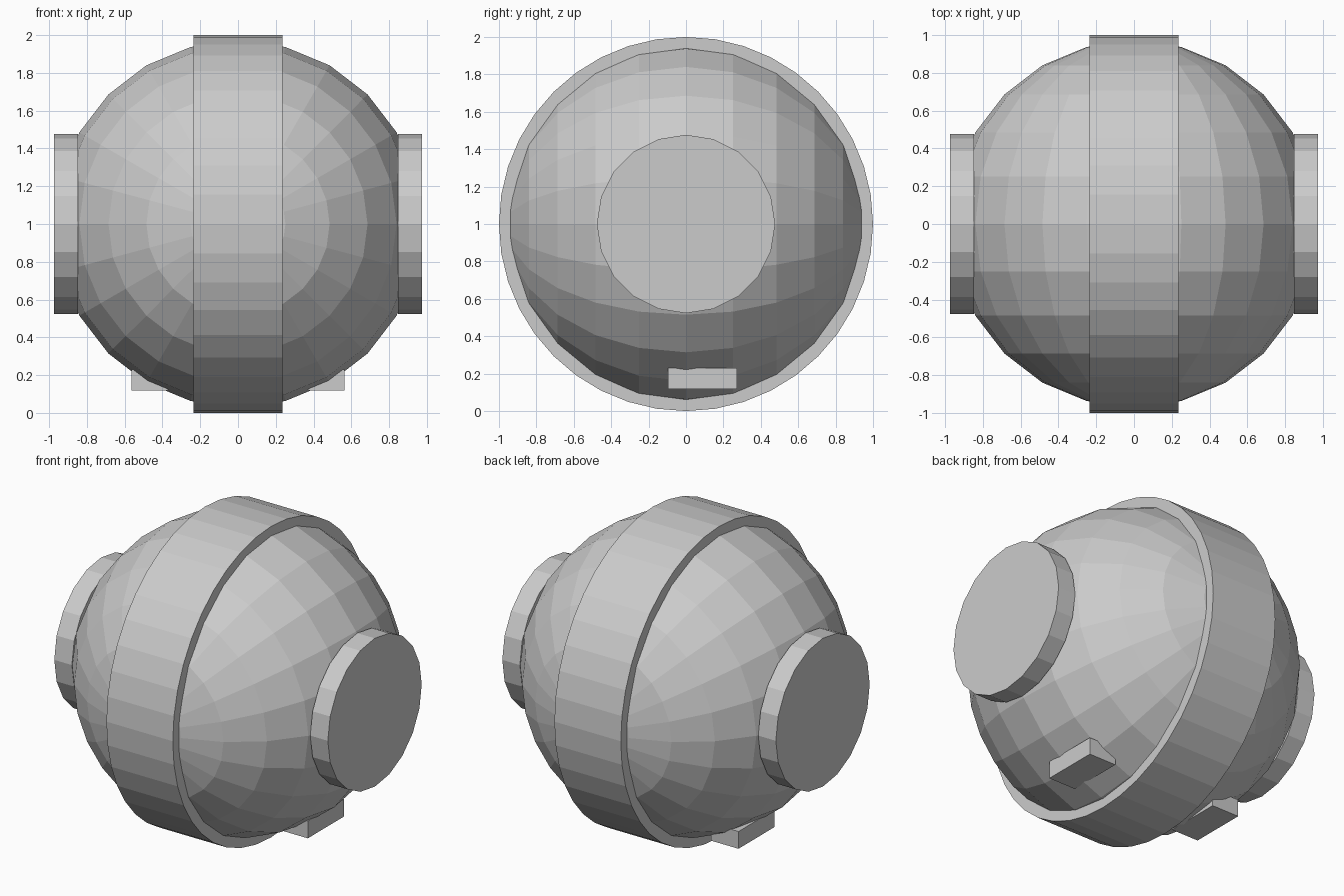
import bpy
import math

if "Cube" in bpy.data.objects:
    bpy.data.objects.remove(bpy.data.objects["Cube"])

grey = bpy.data.materials.new("light_grey")
grey.diffuse_color = (0.6, 0.6, 0.6, 1)
grey.use_nodes = True
grey.node_tree.nodes["Principled BSDF"].inputs["Base Color"].default_value = grey.diffuse_color


def finish(name):
    obj = bpy.context.object
    obj.name = name
    obj.data.materials.append(grey)
    return obj


def disc(name, x0, x1, radius, sides):
    """Solid drum lying along the x axis, centred at z = 1."""
    bpy.ops.mesh.primitive_cylinder_add(
        vertices=sides, radius=radius, depth=x1 - x0,
        location=((x0 + x1) / 2, 0, 1), rotation=(0, math.pi / 2, 0))
    return finish(name)


def box(name, low, high):
    bpy.ops.mesh.primitive_cube_add(
        size=1, location=[(a + b) / 2 for a, b in zip(low, high)])
    obj = finish(name)
    obj.scale = [b - a for a, b in zip(low, high)]
    return obj


# Faceted ball with its poles at front and back
bpy.ops.mesh.primitive_uv_sphere_add(
    segments=24, ring_count=12, radius=0.97,
    location=(0, 0, 1), rotation=(math.pi / 2, 0, 0))
finish("ball_body")

# Wide band around the middle
disc("centre_band", -0.236, 0.236, 1.0, 40)

# Side hubs and small feet, one pair per side
for side, s in (("left", -1), ("right", 1)):
    x0, x1 = sorted((s * 0.848, s * 0.973))
    disc(side + "_hub", x0, x1, 0.477, 20)
    x0, x1 = sorted((s * 0.37, s * 0.564))
    box(side + "_foot", (x0, -0.096, 0.118), (x1, 0.272, 0.229))
